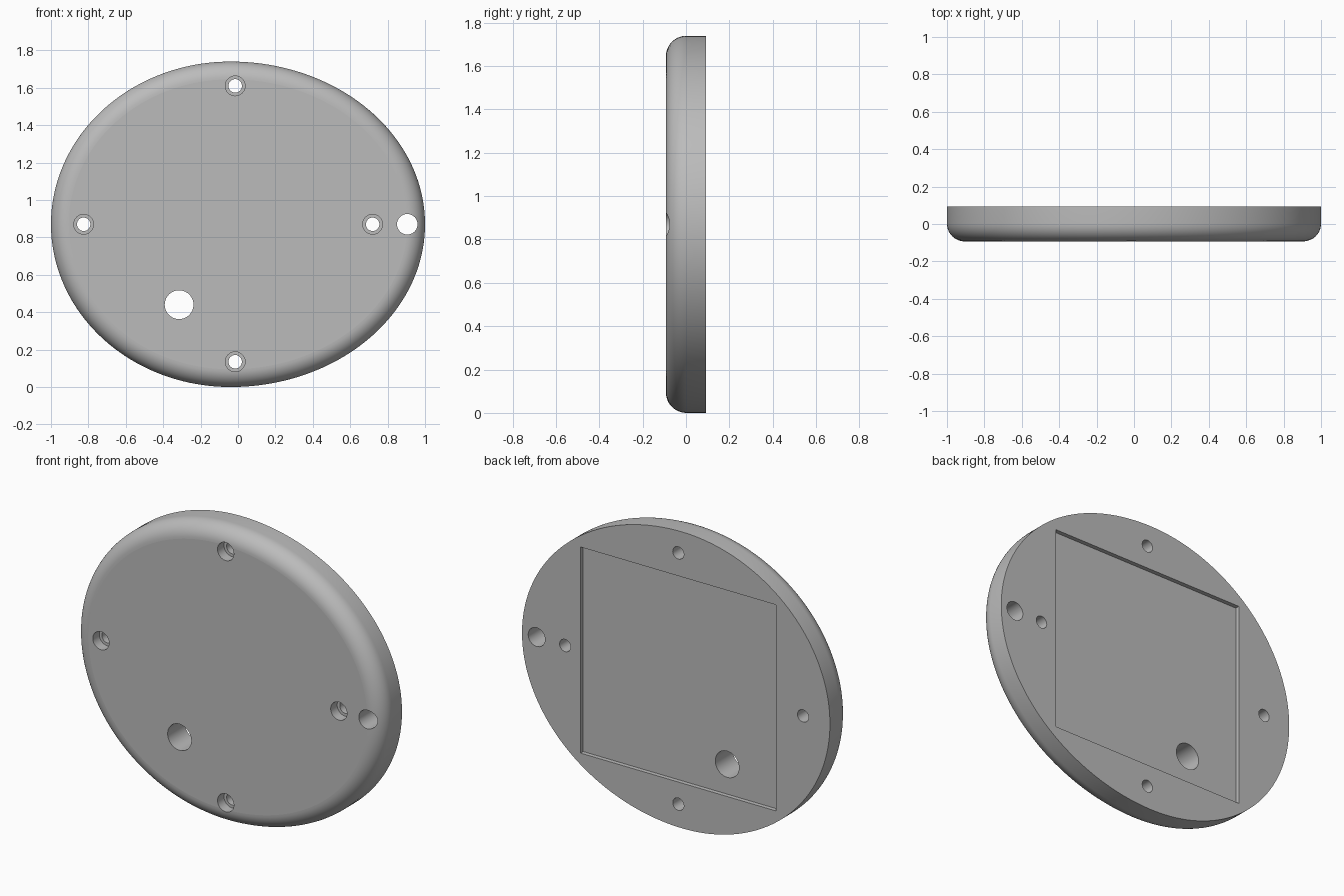
import bpy, bmesh
from math import sin, cos, pi, hypot
from mathutils import Matrix

if "Cube" in bpy.data.objects:
    bpy.data.objects.remove(bpy.data.objects["Cube"])

FRONT, BACK, MID_Z = -0.093, 0.093, 0.87
PEAK_X, SEGMENTS, FILLET = -0.04, 192, 0.095

grey = bpy.data.materials.new("plain_grey")
grey.use_nodes = True
grey.diffuse_color = (0.5, 0.5, 0.5, 1)
grey.node_tree.nodes["Principled BSDF"].inputs["Base Color"].default_value = (0.5, 0.5, 0.5, 1)


def make_object(name, bm):
    bmesh.ops.recalc_face_normals(bm, faces=bm.faces[:])
    mesh = bpy.data.meshes.new(name)
    bm.to_mesh(mesh)
    bm.free()
    mesh.materials.append(grey)
    obj = bpy.data.objects.new(name, mesh)
    bpy.context.collection.objects.link(obj)
    return obj


def egg_ring(bm, inset, y):
    """One outline loop: two half ellipses, moved inwards along the normal."""
    ring = []
    for i in range(SEGMENTS):
        t = 2 * pi * i / SEGMENTS
        a = 1 - PEAK_X if cos(t) > 0 else 1 + PEAK_X
        nx, nz = cos(t) / a, sin(t) / MID_Z
        n = hypot(nx, nz)
        ring.append(bm.verts.new((PEAK_X + a * cos(t) - inset * nx / n, y,
                                  MID_Z + MID_Z * sin(t) - inset * nz / n)))
    return ring


def cylinder_cutter(name, x, z, radius, y0, y1):
    bm = bmesh.new()
    bmesh.ops.create_cone(bm, cap_ends=True, segments=40, radius1=radius,
                          radius2=radius, depth=y1 - y0,
                          matrix=Matrix.Translation((x, (y0 + y1) / 2, z))
                          @ Matrix.Rotation(pi / 2, 4, 'X'))
    return make_object(name, bm)


def box_cutter(name, centre, size):
    bm = bmesh.new()
    bmesh.ops.create_cube(bm, size=1, matrix=Matrix.Translation(centre)
                          @ Matrix.Diagonal((*size, 1)))
    return make_object(name, bm)


# Egg-shaped plate with a rounded front rim
bm = bmesh.new()
rings = [egg_ring(bm, 0, BACK)]
for i in range(13):
    a = pi / 2 * i / 12
    rings.append(egg_ring(bm, FILLET * (1 - cos(a)), FRONT + FILLET * (1 - sin(a))))
for r0, r1 in zip(rings, rings[1:]):
    for i in range(SEGMENTS):
        j = (i + 1) % SEGMENTS
        bm.faces.new((r0[i], r0[j], r1[j], r1[i]))
bm.faces.new(rings[0])
bm.faces.new(rings[-1])
plate = make_object("cover_plate", bm)

# Shallow rectangular recess in the back
cutters = [box_cutter("recess_cutter", (-0.015, BACK + 0.05, MID_Z), (1.27, 0.15, 1.21))]

# Counterbored screw holes
for x, z in ((-0.015, 1.61), (-0.015, 0.135), (-0.825, MID_Z), (0.72, MID_Z)):
    cutters.append(cylinder_cutter("screw_hole_cutter", x, z, 0.036, -0.3, 0.3))
    cutters.append(cylinder_cutter("counterbore_cutter", x, z, 0.053, -0.3, FRONT + 0.06))

# Plain through holes
cutters.append(cylinder_cutter("edge_hole_cutter", 0.905, MID_Z, 0.055, -0.3, 0.3))
cutters.append(cylinder_cutter("cable_hole_cutter", -0.315, 0.44, 0.077, -0.3, 0.3))

bpy.context.view_layer.objects.active = plate
for cutter in cutters:
    mod = plate.modifiers.new("cut", 'BOOLEAN')
    mod.operation, mod.solver, mod.object = 'DIFFERENCE', 'EXACT', cutter
    bpy.ops.object.modifier_apply(modifier=mod.name)
    bpy.data.objects.remove(cutter)

# Smooth rim and bores, flat faces kept flat
bpy.ops.object.select_all(action='DESELECT')
plate.select_set(True)
bpy.ops.object.shade_smooth_by_angle(angle=pi / 6)
for face in plate.data.polygons:
    if abs(face.normal.y) > 0.9995:
        face.use_smooth = False
